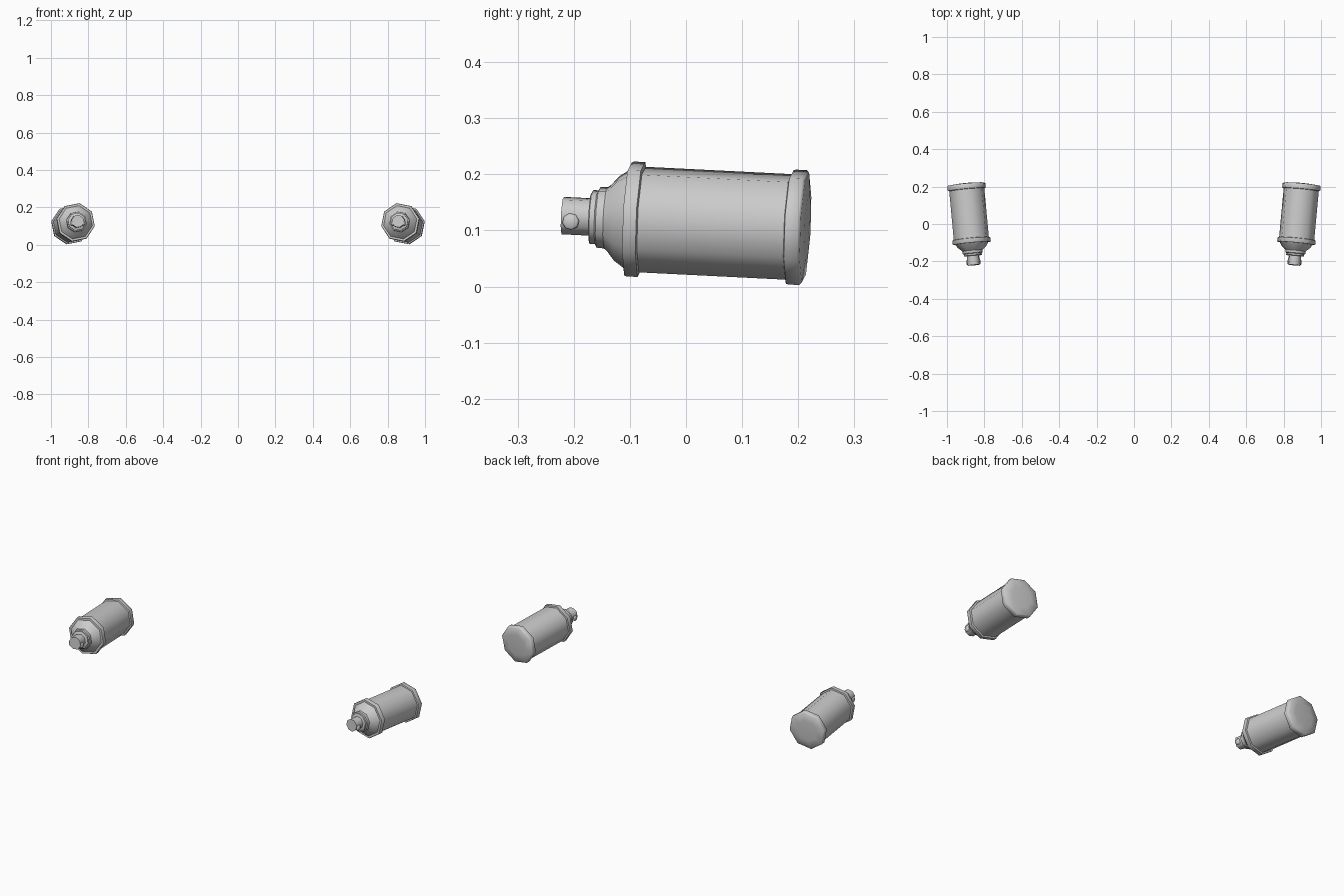
import bpy, bmesh
from math import sin, cos, pi, radians
from mathutils import Vector

if "Cube" in bpy.data.objects:
    bpy.data.objects.remove(bpy.data.objects["Cube"])

SIDES = 8
ROLL = radians(11)
AXIS = Vector((0.093, 1.0, -0.05)).normalized()   # nozzle to tail
CENTRE = Vector((0.877, 0.0, 0.1155))
U = (Vector((1, 0, 0)) - AXIS * AXIS.x).normalized()
V = U.cross(AXIS).normalized()                    # points up


def finish(name, bm):
    bmesh.ops.recalc_face_normals(bm, faces=bm.faces)
    mesh = bpy.data.meshes.new(name)
    bm.to_mesh(mesh)
    bm.free()
    ob = bpy.data.objects.new(name, mesh)
    bpy.context.collection.objects.link(ob)
    bpy.ops.object.select_all(action='DESELECT')
    ob.select_set(True)
    bpy.context.view_layer.objects.active = ob
    bpy.ops.object.shade_smooth_by_angle(angle=radians(50))
    return ob


def lathe(name, profile, origin, axis, u, v, side, sides=SIDES, roll=ROLL):
    """Revolve (distance, radius) pairs round an axis; side mirrors in x."""
    bm = bmesh.new()
    rings = []
    for t, r in profile:
        ring = []
        for i in range(sides):
            a = 2 * pi * i / sides + roll
            p = origin + axis * t + (u * cos(a) + v * sin(a)) * r
            ring.append(bm.verts.new((p.x * side, p.y, p.z)))
        rings.append(ring)
    for lo, hi in zip(rings, rings[1:]):
        for i in range(sides):
            j = (i + 1) % sides
            bm.faces.new((lo[i], lo[j], hi[j], hi[i]))
    bm.faces.new(rings[0])
    bm.faces.new(rings[-1])
    return finish(name, bm)


PARTS = {
    # main tube
    "canister_body": [(-0.09, 0.096), (0.195, 0.096)],
    # rounded shoulder with its wide rim
    "front_shoulder": [(-0.146, 0.054), (-0.138, 0.060), (-0.124, 0.077),
                       (-0.104, 0.091), (-0.104, 0.1025), (-0.100, 0.1045),
                       (-0.080, 0.1045), (-0.078, 0.0955)],
    # stepped neck rings
    "neck_rings": [(-0.171, 0.046), (-0.169, 0.049), (-0.160, 0.049),
                   (-0.157, 0.055), (-0.142, 0.056)],
    # nozzle
    "nozzle": [(-0.221, 0.034), (-0.165, 0.034)],
    # closed rear cap
    "rear_cap": [(0.184, 0.095), (0.186, 0.1035), (0.190, 0.1045),
                 (0.210, 0.1045), (0.214, 0.100), (0.218, 0.060), (0.219, 0.02)],
}

for label, side in (("right", 1), ("left", -1)):
    for part, profile in PARTS.items():
        lathe(f"{label}_{part}", profile, CENTRE, AXIS, U, V, side)
    # cross pin through the nozzle
    lathe(f"{label}_nozzle_pin", [(-0.037, 0.012), (-0.034, 0.015), (0.034, 0.015), (0.037, 0.012)],
          CENTRE - AXIS * 0.203 - V * 0.01, U, AXIS, V, side)
